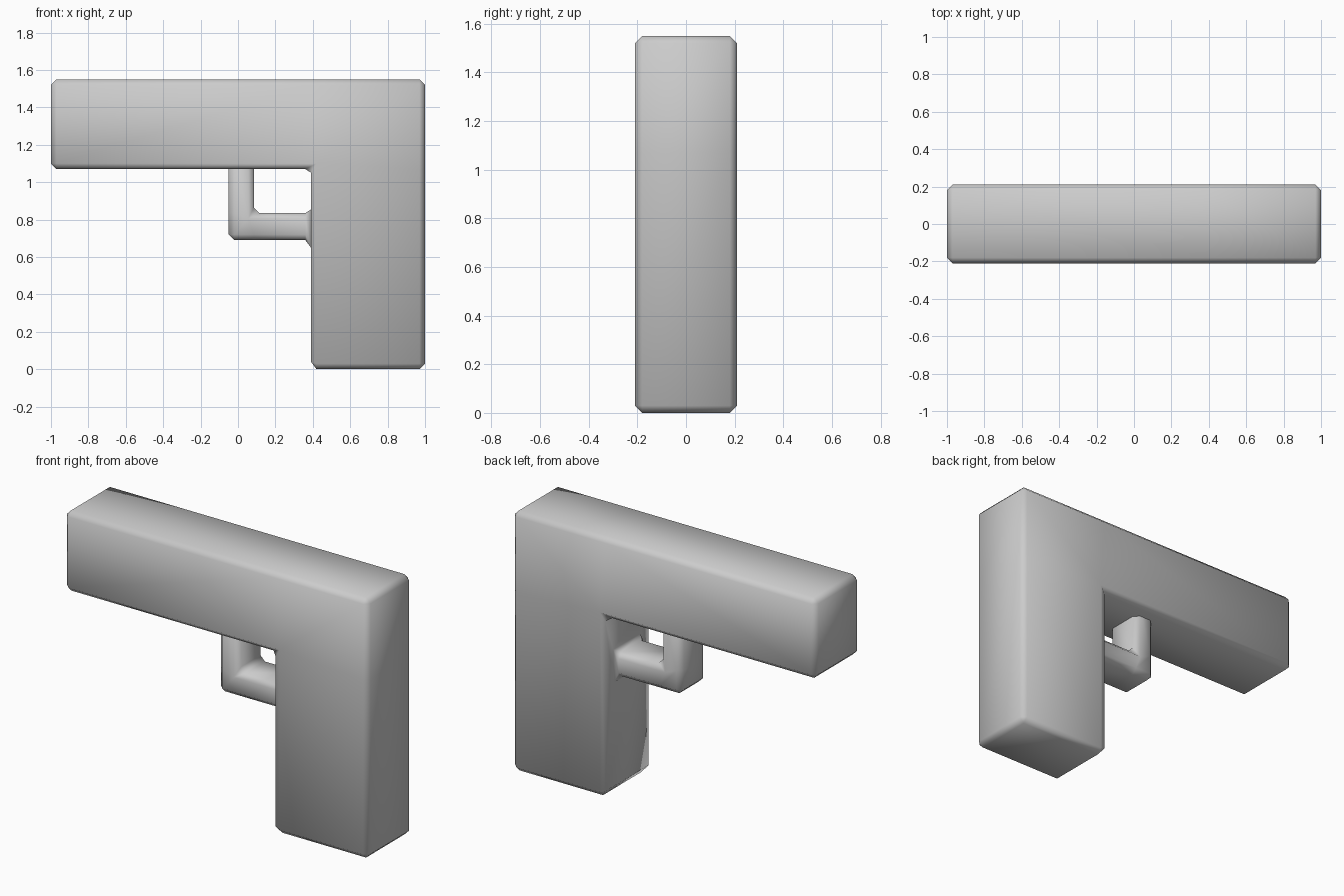
import bpy, bmesh
from mathutils import Vector

if "Cube" in bpy.data.objects:
    bpy.data.objects.remove(bpy.data.objects["Cube"])

HALF = 0.21      # half thickness of the body
GUARD = 0.12     # half thickness of the small loop

bm = bmesh.new()

# L-shaped side profile: long top bar, corner block, upright block
pts = {}
def v(x, z):
    if (x, z) not in pts:
        pts[(x, z)] = bm.verts.new((x, -HALF, z))
    return pts[(x, z)]

for x0, x1, z0, z1 in [(-1, 0.39, 1.07, 1.55), (0.39, 1, 1.07, 1.55), (0.39, 1, 0, 1.07)]:
    bm.faces.new([v(x0, z0), v(x1, z0), v(x1, z1), v(x0, z1)])

# Thickness
ext = bmesh.ops.extrude_face_region(bm, geom=bm.faces[:])
for g in ext["geom"]:
    if isinstance(g, bmesh.types.BMVert):
        g.co.y = HALF
bmesh.ops.recalc_face_normals(bm, faces=bm.faces[:])

# Inset the inner side of the upright block to the loop's cross-section
inner = next(f for f in bm.faces if all(abs(w.co.x - 0.39) < 1e-4 for w in f.verts)
             and f.calc_center_median().z < 1.0)
bmesh.ops.inset_individual(bm, faces=[inner], thickness=0.05)
mid = inner.calc_center_median()
for w in inner.verts:
    w.co = Vector((0.39, GUARD if w.co.y > mid.y else -GUARD,
                   0.835 if w.co.z > mid.z else 0.69))

def extrude(face, axis, value):
    res = bmesh.ops.extrude_discrete_faces(bm, faces=[face])
    new = res["faces"][0]
    for w in new.verts:
        w.co[axis] = value
    return new

# Loop: along the horizontal bar, round the elbow, up into the top bar
end = extrude(inner, 0, 0.085)
extrude(end, 0, -0.05)
bm.normal_update()
top = next(f for f in bm.faces if f.normal.z > 0.9
           and abs(f.calc_center_median().z - 0.835) < 1e-3
           and f.calc_center_median().x < 0.08)
extrude(top, 2, 1.16)
bmesh.ops.recalc_face_normals(bm, faces=bm.faces[:])

mesh = bpy.data.meshes.new("body_with_loop")
bm.to_mesh(mesh)
bm.free()
mesh.shade_smooth()
obj = bpy.data.objects.new("body_with_loop", mesh)
bpy.context.collection.objects.link(obj)

# Single chamfer on all edges
bev = obj.modifiers.new("chamfer", "BEVEL")
bev.width = 0.03
bev.segments = 1
bev.limit_method = "ANGLE"
